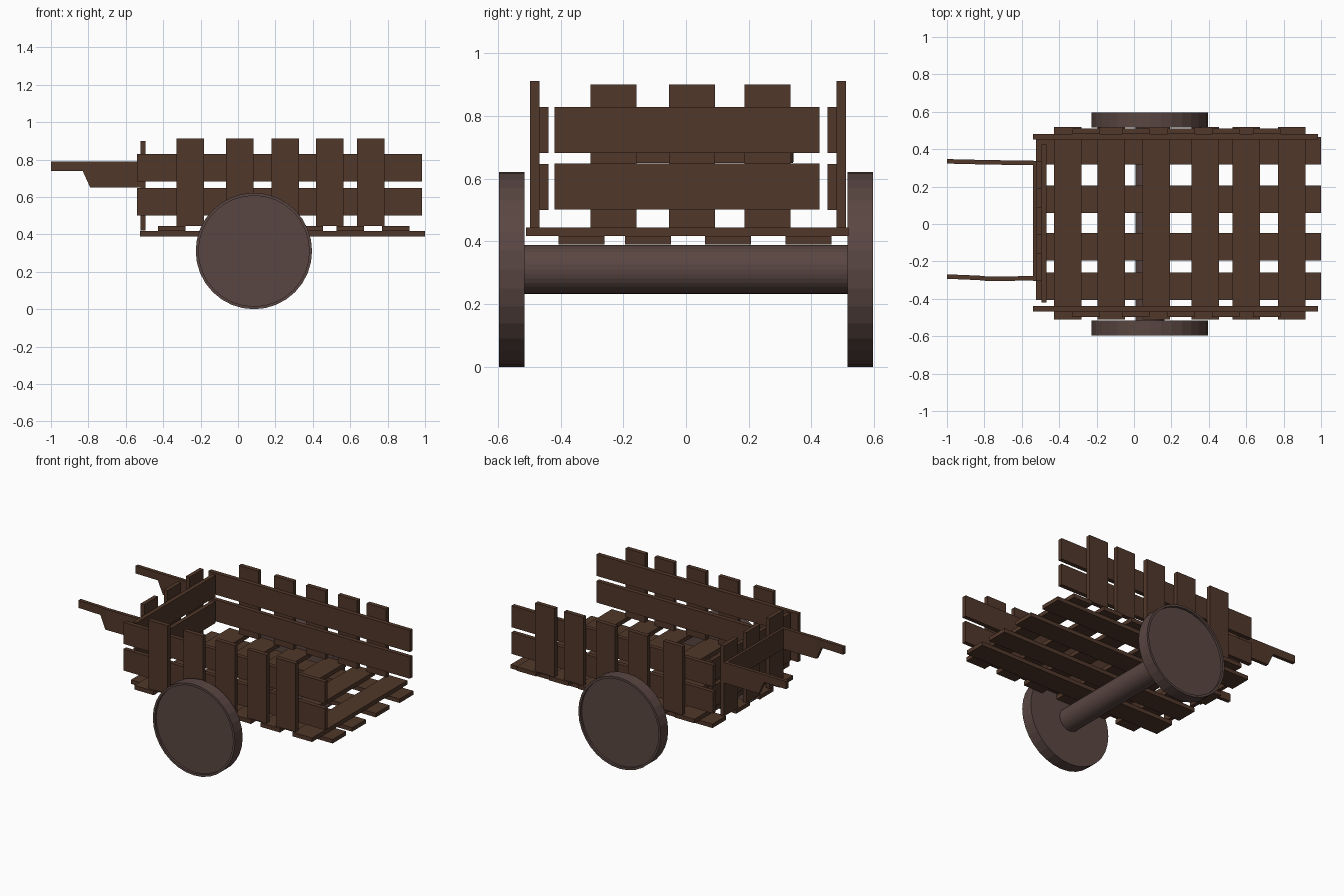
import bpy, bmesh, math
from mathutils import Matrix

if "Cube" in bpy.data.objects:
    bpy.data.objects.remove(bpy.data.objects["Cube"])


def material(name, rgb):
    m = bpy.data.materials.new(name)
    m.diffuse_color = (*rgb, 1)
    m.use_nodes = True
    m.node_tree.nodes["Principled BSDF"].inputs["Base Color"].default_value = m.diffuse_color
    return m


WOOD = material("brown_wood", (0.082, 0.039, 0.023))
WHEEL = material("dark_wheel_wood", (0.100, 0.061, 0.054))


def add_object(name, bm, mat):
    bmesh.ops.recalc_face_normals(bm, faces=bm.faces)
    me = bpy.data.meshes.new(name)
    bm.to_mesh(me)
    bm.free()
    me.materials.append(mat)
    ob = bpy.data.objects.new(name, me)
    bpy.context.collection.objects.link(ob)
    return ob


def plank(name, x, y, z):
    """Box between the (low, high) limits on each axis."""
    bm = bmesh.new()
    bmesh.ops.create_cube(bm, size=1)
    for v in bm.verts:
        v.co = [lim[0] if c < 0 else lim[1] for c, lim in zip(v.co, (x, y, z))]
    return add_object(name, bm, WOOD)


def cylinder(bm, radius, depth, centre, sides=32):
    mat = Matrix.Translation(centre) @ Matrix.Rotation(math.pi / 2, 4, 'X')
    bmesh.ops.create_cone(bm, cap_ends=True, segments=sides, radius1=radius,
                          radius2=radius, depth=depth, matrix=mat)


# Floor: lengthwise boards below, cross boards on top
for y in (-0.407, -0.195, 0.06, 0.317):
    plank("floor_long_board", (-0.525, 1.0), (y, y + 0.147), (0.39, 0.417))
for x in (-0.427, -0.195, 0.045, 0.308, 0.527, 0.77):
    plank("floor_cross_board", (x, x + 0.147), (-0.51, 0.518), (0.417, 0.445))

# Side walls: rails inside, uprights outside
for side, rail_y, post_y in (("front", (-0.467, -0.438), (-0.497, -0.467)),
                             ("back", (0.451, 0.48), (0.48, 0.51))):
    for z in (0.5, 0.682):
        plank(side + "_side_rail", (-0.54, 0.983), rail_y, (z, z + 0.147))
    for x in (-0.33, -0.065, 0.178, 0.418, 0.637):
        plank(side + "_side_upright", (x, x + 0.147), post_y, (0.445, 0.912))

# End wall on the handle side
for z in (0.502, 0.682):
    plank("end_rail", (-0.495, -0.468), (-0.42, 0.425), (z, z + 0.147))
for y in (-0.305, -0.055, 0.186):
    plank("end_upright", (-0.522, -0.495), (y, y + 0.147), (0.42, 0.9))

# Crossbar joining the handles, then the two slightly bent handles
plank("handle_crossbar", (-0.54, -0.522), (-0.305, 0.335), (0.65, 0.79))


def handle(name, offsets):
    # columns of (x, bottom z), with a sideways offset per column
    columns = ((-1.0, 0.738), (-0.83, 0.738), (-0.79, 0.65), (-0.525, 0.65))
    bm = bmesh.new()
    rings = [[bm.verts.new((x, y + dy, z)) for dy, z in
              ((-0.012, zb), (0.012, zb), (0.012, 0.79), (-0.012, 0.79))]
             for (x, zb), y in zip(columns, offsets)]
    for a, b in zip(rings, rings[1:]):
        for i in range(4):
            j = (i + 1) % 4
            bm.faces.new((a[i], a[j], b[j], b[i]))
    bm.faces.new(rings[0])
    bm.faces.new(rings[-1])
    add_object(name, bm, WOOD)


handle("front_handle", (-0.281, -0.288, -0.292, -0.291))
handle("back_handle", (0.335, 0.331, 0.330, 0.326))

# Axle
CX, CZ = 0.085, 0.311
bm = bmesh.new()
cylinder(bm, 0.078, 1.06, (CX, 0, CZ))
add_object("axle", bm, WHEEL)

# Wheels: solid discs with a shallow recess inside the outer rim
for s, name in ((-1, "front_wheel"), (1, "back_wheel")):
    bm = bmesh.new()
    cylinder(bm, 0.311, 0.082, (CX, s * 0.556, CZ))
    bm.normal_update()
    outer = [f for f in bm.faces if f.normal.y * s > 0.9]
    bmesh.ops.inset_region(bm, faces=outer, thickness=0.015, depth=0)
    walls = bmesh.ops.extrude_face_region(bm, geom=outer)
    new_verts = [g for g in walls["geom"] if isinstance(g, bmesh.types.BMVert)]
    bmesh.ops.translate(bm, verts=new_verts, vec=(0, -s * 0.015, 0))
    bmesh.ops.delete(bm, geom=[f for f in outer if f.is_valid], context='FACES_ONLY')
    add_object(name, bm, WHEEL)
